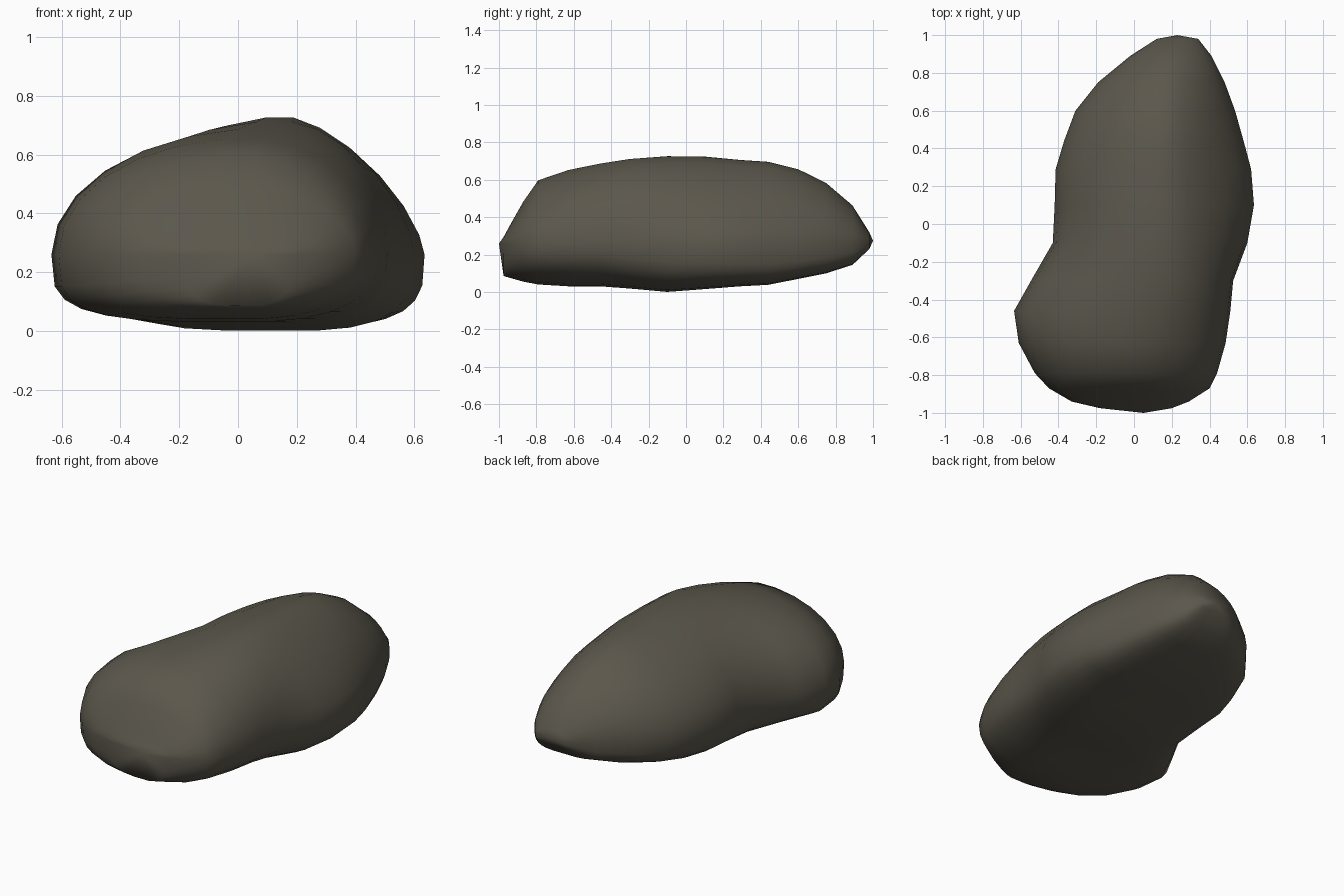
import bpy, bmesh, math

mat = bpy.data.materials.new("dark brown stone")
mat.diffuse_color = (0.105, 0.095, 0.072, 1)

# cross-sections: y, left x, right x, bottom z, top z, crest x, left and right roundness
SECTIONS = [
    (-0.975, -0.18, 0.20, 0.085, 0.295, 0.05, 2.0, 1.9),
    (-0.94, -0.33, 0.29, 0.075, 0.36, 0.03, 2.0, 1.9),
    (-0.87, -0.45, 0.40, 0.055, 0.485, 0.02, 2.05, 1.9),
    (-0.79, -0.525, 0.44, 0.04, 0.60, 0.01, 2.05, 1.9),
    (-0.63, -0.61, 0.485, 0.03, 0.655, 0.03, 2.05, 1.95),
    (-0.46, -0.635, 0.51, 0.03, 0.69, 0.09, 2.0, 2.0),
    (-0.30, -0.545, 0.525, 0.018, 0.715, 0.14, 1.95, 1.95),
    (-0.10, -0.43, 0.60, 0.0, 0.73, 0.16, 1.92, 1.58),
    (0.10, -0.42, 0.635, 0.015, 0.728, 0.17, 1.88, 1.47),
    (0.29, -0.415, 0.62, 0.03, 0.71, 0.17, 1.8, 1.45),
    (0.44, -0.37, 0.58, 0.038, 0.70, 0.17, 1.75, 1.5),
    (0.60, -0.31, 0.535, 0.07, 0.66, 0.17, 1.75, 1.55),
    (0.75, -0.19, 0.48, 0.10, 0.585, 0.18, 1.75, 1.6),
    (0.89, -0.02, 0.41, 0.145, 0.465, 0.21, 1.8, 1.7),
    (0.98, 0.12, 0.34, 0.23, 0.32, 0.23, 1.9, 1.9),
]
SIDES = 26


def spow(v, p):
    return math.copysign(abs(v) ** p, v)


def ring(bm, y, xl, xr, zb, zt, xc, nl, nr):
    """Lopsided superellipse: sloping top, flat underside."""
    zw = 0.26 if y < 0.7 else 0.275
    under_right = min(4.2, max(2.4, 3.2 + 2 * y))
    verts = []
    for i in range(SIDES):
        a = 2 * math.pi * i / SIDES
        c, s = math.cos(a), math.sin(a)
        n = nl if c < 0 else nr
        if s < 0:
            n = under_right if c > 0 else 3.8
        w = xr - xc if c > 0 else xc - xl
        h = zt - zw if s > 0 else zw - zb
        verts.append(bm.verts.new((xc + w * spow(c, 2 / n), y, zw + h * spow(s, 2 / n))))
    return verts


# boulder body, lofted front to back
bm = bmesh.new()
rings = [ring(bm, *s) for s in SECTIONS]
for a, b in zip(rings, rings[1:]):
    for i in range(SIDES):
        j = (i + 1) % SIDES
        bm.faces.new((a[i], a[j], b[j], b[i]))
# blunt front and pointed back ends
for r, tip in ((rings[0], (0.05, -1.0, 0.26)), (rings[-1], (0.23, 1.0, 0.275))):
    t = bm.verts.new(tip)
    for i in range(SIDES):
        bm.faces.new((r[i], r[(i + 1) % SIDES], t))
bmesh.ops.recalc_face_normals(bm, faces=bm.faces)
for f in bm.faces:
    f.smooth = True

mesh = bpy.data.meshes.new("boulder")
bm.to_mesh(mesh)
bm.free()
mesh.materials.append(mat)
rock = bpy.data.objects.new("boulder", mesh)
bpy.context.collection.objects.link(rock)
